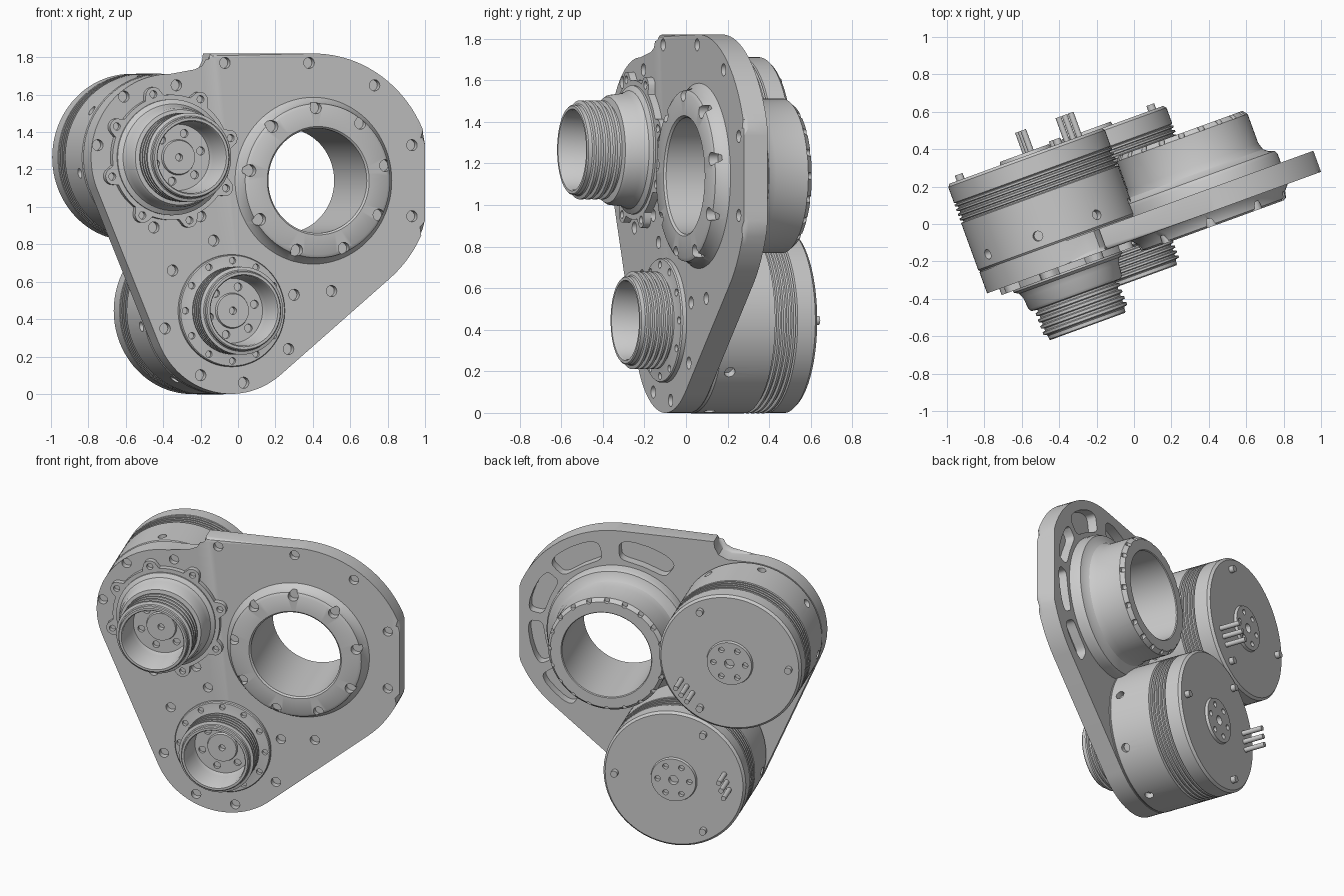
import bpy, bmesh
from math import sin, cos, pi, radians, copysign
from mathutils import Matrix, Vector

if "Cube" in bpy.data.objects:
    bpy.data.objects.remove(bpy.data.objects["Cube"])

# Everything is laid out square-on (u right, v back, z up), then turned 20 degrees
TURN = Matrix.Rotation(radians(20), 4, 'Z')
A, B, C = (-0.42, 1.265), (-0.07, 0.445), (0.40, 1.14)   # upper drum, lower drum, port


def polar(c, r, deg):
    return (c[0] + r * cos(radians(deg)), c[1] + r * sin(radians(deg)))


def arc(c, r, a0, a1, n):
    return [polar(c, r, a0 + (a1 - a0) * i / n) for i in range(n + 1)]


def prism(bm, pts, v0, v1):
    front = [bm.verts.new((u, v0, z)) for u, z in pts]
    back = [bm.verts.new((u, v1, z)) for u, z in pts]
    face = bm.faces.new(front)
    bm.faces.new(back[::-1])
    for i in range(len(pts)):
        j = (i + 1) % len(pts)
        bm.faces.new((front[j], front[i], back[i], back[j]))
    return face


def rod(bm, c, r, v0, v1, n=16):
    return prism(bm, arc(c, r, 0, 360 - 360 / n, n - 1), v0, v1)


def finish(bm, name):
    bmesh.ops.recalc_face_normals(bm, faces=bm.faces)
    bm.transform(TURN)
    me = bpy.data.meshes.new(name)
    bm.to_mesh(me)
    bm.free()
    ob = bpy.data.objects.new(name, me)
    bpy.context.collection.objects.link(ob)
    return ob


def smooth(ob):
    bpy.ops.object.select_all(action='DESELECT')
    ob.select_set(True)
    bpy.context.view_layer.objects.active = ob
    bpy.ops.object.shade_smooth_by_angle(angle=radians(32))


def cut(ob, bm):
    tool = finish(bm, "cutter")
    tool.hide_render = True
    mod = ob.modifiers.new("holes", 'BOOLEAN')
    mod.operation, mod.solver, mod.object = 'DIFFERENCE', 'EXACT', tool
    bpy.context.view_layer.objects.active = ob
    bpy.ops.object.modifier_apply(modifier=mod.name)
    bpy.data.objects.remove(tool)


def lathe(name, c, profile, closed=False, seg=96):
    bm = bmesh.new()
    vs = [bm.verts.new((c[0] + r, v, c[1])) for r, v in profile]
    es = [bm.edges.new(p) for p in zip(vs, vs[1:])]
    if closed:
        es.append(bm.edges.new((vs[-1], vs[0])))
    bmesh.ops.spin(bm, geom=vs + es, cent=(c[0], 0, c[1]), axis=(0, 1, 0),
                   angle=2 * pi, steps=seg, use_merge=True)
    bmesh.ops.remove_doubles(bm, verts=bm.verts, dist=1e-5)
    return finish(bm, name)


def ridges(v0, v1, n, hi, lo):
    pts, s = [], (v1 - v0) / n
    for i in range(n):
        v = v0 + i * s
        pts += [(lo, v), (lo, v + .25 * s), (hi, v + .4 * s), (hi, v + .8 * s), (lo, v + .95 * s)]
    return pts


# Mounting plate wrapping both drums and the port
right = [(min(u, 1.035), z) for u, z in arc(C, .68, -50, 90, 40)]
outline = (arc(A, .445, 90, 203, 30) + arc(B, .445, 203, 310, 30) + right
           + [(-.185, 1.82), (-.19, 1.78), (-.215, 1.735), (-.27, 1.71)])
bm = bmesh.new()
front = prism(bm, outline, -.08, .04)
bmesh.ops.bevel(bm, geom=list(front.edges), offset=.025, segments=3, profile=.5, affect='EDGES')
plate = finish(bm, "mounting_plate")

# Port bore, bolt holes and rear lightening pockets in the plate
bm = bmesh.new()
rod(bm, C, .40, -.2, .2, 64)
for x, z in [(-.07, 1.77), (.38, 1.77), (.73, 1.65), (.93, 1.33), (.93, .95), (-.33, 1.65),
             (-.61, 1.59), (-.75, 1.33), (-.45, .89), (-.13, .82), (-.35, .66), (-.2, .95),
             (.3, .53), (.5, .55), (.27, .24), (.03, .06), (-.2, .1), (-.39, .35)]:
    rod(bm, ((x - .027) / .94, z), .03, -.2, -.04)
for mid, half, r0, r1 in [(107, 18, .48, .62), (60, 17, .48, .62), (23, 15, .48, .59),
                          (-13, 15, .48, .58), (-47, 13, .48, .61)]:
    pts = []
    for i in range(32):
        t = 2 * pi * i / 32
        sq = lambda k: copysign(abs(k) ** .5, k)
        pts.append(polar(C, (r0 + r1) / 2 + (r1 - r0) / 2 * sq(sin(t)), mid + half * sq(cos(t))))
    prism(bm, pts, -.02, .2)
cut(plate, bm)
smooth(plate)

# Open port tube with front boss
port = lathe("port_tube", C, [
    (.28, .365), (.28, -.145), (.29, -.155), (.395, -.155), (.412, -.145), (.42, -.11), (.45, -.075),
    (.45, .09), (.44, .11), (.41, .12), (.385, .14), (.372, .18), (.372, .345), (.352, .37), (.285, .37)],
    closed=True)
bm = bmesh.new()
for i in range(9):
    rod(bm, polar(C, .39, 12 + 40 * i), .032, -.3, -.11)
for i in range(20):
    rod(bm, polar(C, .362, 18 * i), .017, .345, .5, 12)
cut(port, bm)
smooth(port)


# Motor drums behind the plate
def drum(label, c, screw0, pin_mid, pin_step):
    ob = lathe(label + "_drum", c,
               [(0, 0), (.44, 0), (.44, .045), (.447, .055), (.447, .32)]
               + ridges(.325, .43, 4, .447, .432)
               + [(.446, .435), (.446, .525), (.432, .54), (.145, .54), (.14, .557), (0, .557)])
    bm = bmesh.new()
    rod(bm, c, .03, .52, .6)
    for i in range(6):
        rod(bm, polar(c, .10, 60 * i), .018, .53, .6, 12)
    for i in range(8):
        a = radians(11 + 45 * i)
        d = Vector((cos(a), 0, sin(a)))
        m = Matrix.Translation(Vector((c[0], .115, c[1])) + d * .46) @ d.to_track_quat('Z', 'Y').to_matrix().to_4x4()
        bmesh.ops.create_cone(bm, cap_ends=True, segments=16, radius1=.027, radius2=.027, depth=.1, matrix=m)
    cut(ob, bm)
    smooth(ob)
    # Rear screws and terminal pins
    bm = bmesh.new()
    for i in range(3):
        rod(bm, polar(c, .37, screw0 + 120 * i), .022, .5, .57)
    for k in (-1, 0, 1):
        rod(bm, (c[0] + pin_mid[0] + k * pin_step[0], c[1] + pin_mid[1] + k * pin_step[1]), .016, .5, .675)
    smooth(finish(bm, label + "_screws_and_pins"))


drum("upper", A, 60, (.27, -.19), (.035, .04))
drum("lower", B, 0, (-.33, .02), (.015, .05))


# Threaded front sockets
def socket(label, c, outer, tip, floor, r, bolt_ring):
    ob = lathe(label + "_socket", c, outer + [
        (r, tip + .025), (r, tip + .006), (r - .006, tip), (r - .02, tip), (r - .026, tip + .01),
        (r - .03, floor - .03), (r - .04, floor), (.095, floor), (.09, floor - .015), (0, floor - .015)])
    bm = bmesh.new()
    rod(bm, c, .02, floor - .05, floor + .02)
    for i in range(6):
        rod(bm, polar(c, .132, 15 + 60 * i), .022, floor - .03, floor + .025)
    for i in range(bolt_ring):
        rod(bm, polar(c, .268, 30 * i), .018, -.2, -.085, 12)
    cut(ob, bm)
    smooth(ob)


socket("upper", A, [(0, -.05), (.31, -.05), (.31, -.125), (.285, -.14), (.272, -.17), (.265, -.235), (.255, -.25)]
       + ridges(-.255, -.40, 4, .238, .222), -.43, -.22, .217, 0)
socket("lower", B, [(0, -.04), (.30, -.04), (.30, -.1), (.295, -.107), (.24, -.11)]
       + ridges(-.115, -.255, 5, .235, .218), -.285, -.10, .213, 12)

# Lugged flange under the upper socket
bm = bmesh.new()
pts = []
for i in range(192):
    d = (i * 360 / 192 - 17 + 22.5) % 45 - 22.5
    pts.append(polar(A, .335 + .055 * max(0, 1 - (d / 8) ** 2) ** .5, i * 360 / 192))
prism(bm, pts, -.115, -.05)
flange = finish(bm, "lugged_flange")
bm = bmesh.new()
for i in range(8):
    rod(bm, polar(A, .352, 17 + 45 * i), .02, -.2, -.085, 12)
cut(flange, bm)
smooth(flange)
